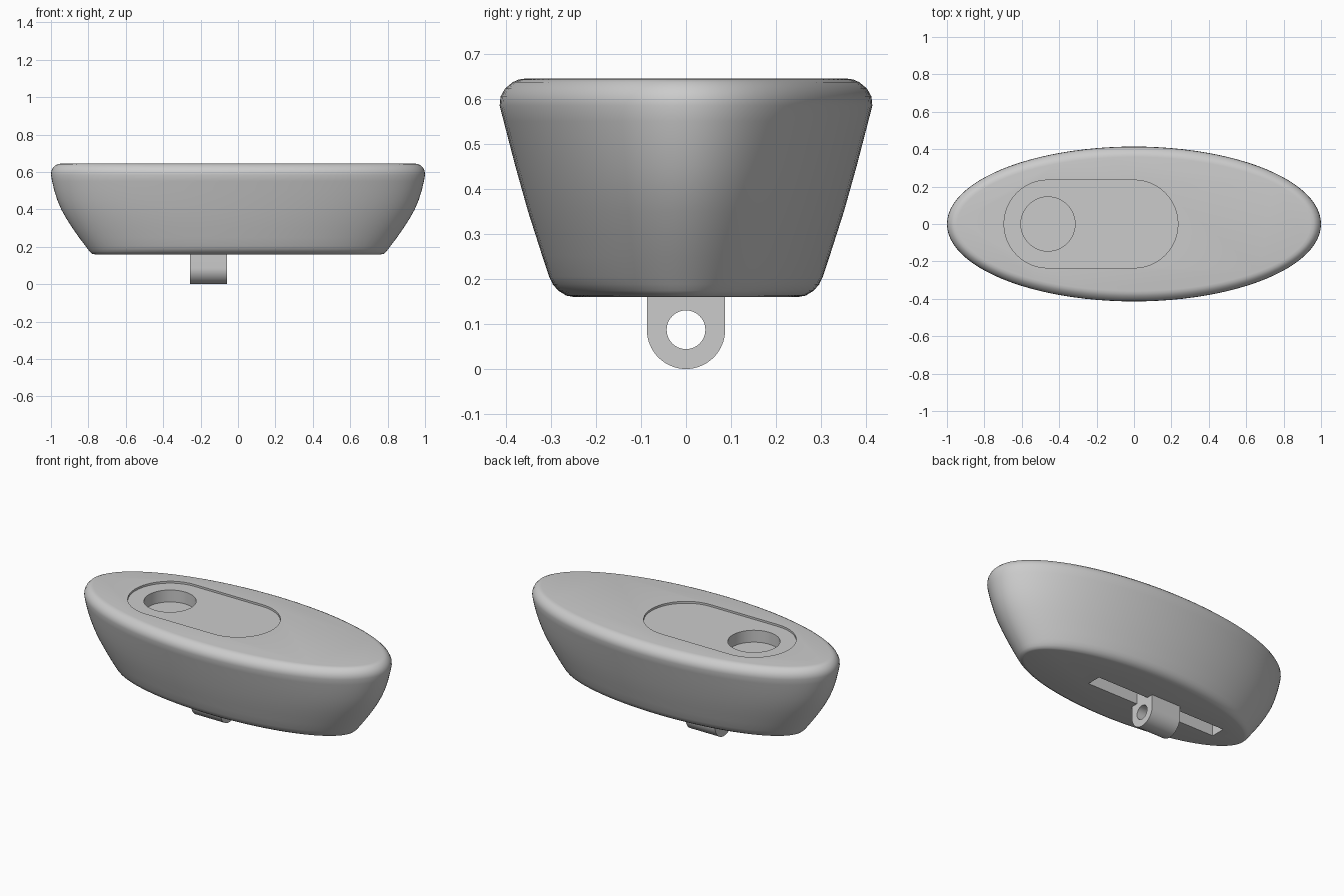
import bpy, bmesh
from math import sin, cos, pi, radians
from mathutils import Vector

if "Cube" in bpy.data.objects:
    bpy.data.objects.remove(bpy.data.objects["Cube"], do_unlink=True)

# One flat material
grey = bpy.data.materials.new("plain grey")
grey.use_nodes = True
COLOUR = (0.6, 0.6, 0.6, 1)
grey.diffuse_color = COLOUR
grey.node_tree.nodes["Principled BSDF"].inputs["Base Color"].default_value = COLOUR


def finish(name, bm):
    bmesh.ops.recalc_face_normals(bm, faces=bm.faces)
    mesh = bpy.data.meshes.new(name)
    bm.to_mesh(mesh)
    bm.free()
    mesh.materials.append(grey)
    obj = bpy.data.objects.new(name, mesh)
    bpy.context.collection.objects.link(obj)
    return obj


def arc(cx, cy, r, start, end, steps):
    angles = [radians(start + (end - start) * i / steps) for i in range(steps + 1)]
    return [(cx + r * cos(a), cy + r * sin(a)) for a in angles]


def prism(name, outline, low, high, along_x=False):
    """Extrude an outline along z, or a (y, z) outline along x."""
    bm = bmesh.new()
    place = (lambda p: (low, *p)) if along_x else (lambda p: (*p, low))
    face = bm.faces.new([bm.verts.new(place(p)) for p in outline])
    top = bmesh.ops.extrude_face_region(bm, geom=[face])["geom"]
    shift = Vector((high - low, 0, 0) if along_x else (0, 0, high - low))
    bmesh.ops.translate(bm, vec=shift, verts=[v for v in top if isinstance(v, bmesh.types.BMVert)])
    return finish(name, bm)


def cut(target, cutter):
    cutter.hide_render = True
    mod = target.modifiers.new("cut", "BOOLEAN")
    mod.operation, mod.solver, mod.object = "DIFFERENCE", "EXACT", cutter
    bpy.context.view_layer.objects.active = target
    bpy.ops.object.modifier_apply(modifier=mod.name)
    bpy.data.objects.remove(cutter, do_unlink=True)


def smooth(obj):
    bpy.ops.object.select_all(action="DESELECT")
    obj.select_set(True)
    bpy.context.view_layer.objects.active = obj
    bpy.ops.object.shade_smooth_by_angle(angle=radians(32))


# Body: stacked ellipses as (height, half length, half width)
SEGMENTS = 96
profile = [(.16, .765, .25), (.163, .78, .266), (.174, .792, .284), (.188, .803, .296),
           (.205, .816, .304), (.25, .85, .319), (.3, .885, .335), (.35, .917, .351),
           (.4, .945, .365), (.45, .966, .379), (.5, .982, .392), (.55, .994, .405),
           (.585, 1, .414), (.605, .998, .412), (.623, .989, .402),
           (.637, .975, .385), (.643, .962, .372), (.645, .945, .358)]
bm = bmesh.new()
rings = [[bm.verts.new((rx * cos(2 * pi * i / SEGMENTS), ry * sin(2 * pi * i / SEGMENTS), z))
          for i in range(SEGMENTS)] for z, rx, ry in profile]
for a, b in zip(rings, rings[1:]):
    for i in range(SEGMENTS):
        j = (i + 1) % SEGMENTS
        bm.faces.new((a[i], a[j], b[j], b[i]))
bm.faces.new(rings[0])
bm.faces.new(rings[-1])
body = finish("body", bm)

# Shallow rounded recess and round pocket in the top
HOLE_X = -.46
recess = arc(0, 0, .235, -90, 90, 24) + arc(HOLE_X, 0, .235, 90, 270, 24)
cut(body, prism("recess_cutter", recess, .633, .8))
cut(body, prism("pocket_cutter", arc(HOLE_X, 0, .145, 0, 360, 48)[:-1], .56, .8))

# Long slot in the underside
slot = [(-.605, -.045), (.29, -.045), (.29, .045), (-.605, .045)]
cut(body, prism("slot_cutter", slot, 0, .25))
smooth(body)

# Hanging lug with an eye, and its neck inside the slot
EYE_Z = .087
lug_outline = arc(0, EYE_Z, EYE_Z, 180, 360, 32) + [(.087, .16), (-.087, .16)]
lug = prism("lug", lug_outline, -.257, -.058, along_x=True)
cut(lug, prism("eye_cutter", arc(0, EYE_Z, .043, 0, 360, 40)[:-1], -.5, .2, along_x=True))
smooth(lug)
neck = [(-.257, -.043), (-.058, -.043), (-.058, .043), (-.257, .043)]
prism("lug_neck", neck, .155, .25)
